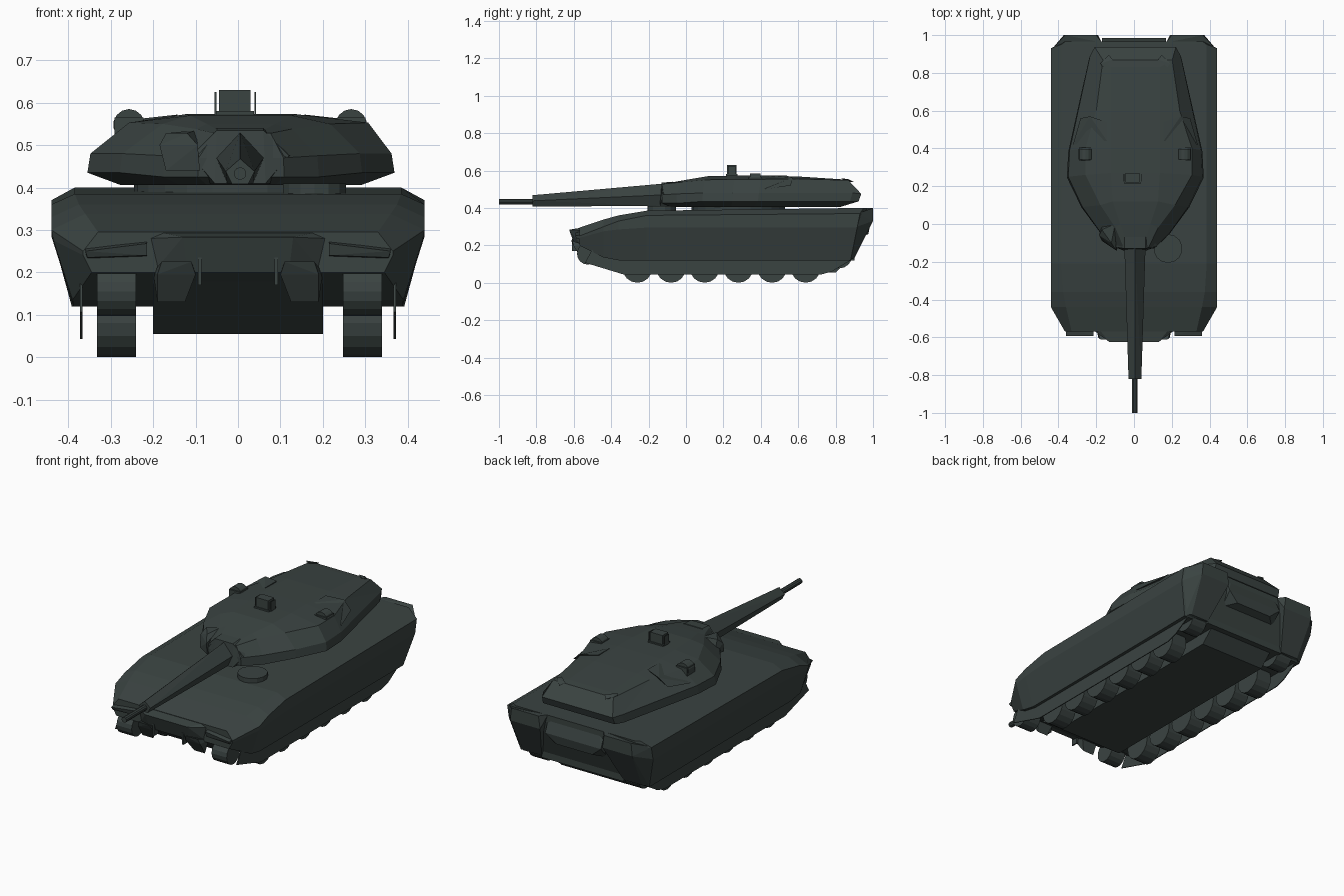
import bpy, bmesh, math
from mathutils import Matrix, Vector

if "Cube" in bpy.data.objects:
    bpy.data.objects.remove(bpy.data.objects["Cube"])

paint = bpy.data.materials.new("dark grey green")
paint.diffuse_color = (0.042, 0.056, 0.053, 1)
paint.use_nodes = True
paint.node_tree.nodes["Principled BSDF"].inputs["Base Color"].default_value = paint.diffuse_color


def finish(name, bm):
    bmesh.ops.recalc_face_normals(bm, faces=bm.faces[:])
    me = bpy.data.meshes.new(name)
    bm.to_mesh(me)
    bm.free()
    me.materials.append(paint)
    ob = bpy.data.objects.new(name, me)
    bpy.context.collection.objects.link(ob)
    return ob


def flip(pts):
    return [(-x, y, z) for x, y, z in pts]


def solid(name, pts, both=False):
    """Convex solid around points; both=True adds the mirrored copy."""
    bm = bmesh.new()
    for group in ([pts, flip(pts)] if both else [pts]):
        vs = [bm.verts.new(p) for p in group]
        r = bmesh.ops.convex_hull(bm, input=vs)
        junk = [v for v in r["geom_interior"] if isinstance(v, bmesh.types.BMVert)]
        bmesh.ops.delete(bm, geom=junk, context='VERTS')
    bmesh.ops.dissolve_limit(bm, angle_limit=0.01, verts=bm.verts[:], edges=bm.edges[:])
    return finish(name, bm)


def box_pts(x0, x1, y0, y1, z0, z1):
    return [(x, y, z) for x in (x0, x1) for y in (y0, y1) for z in (z0, z1)]


def cylinder(name, centre, r, depth, axis, sides=16):
    bm = bmesh.new()
    rot = Vector((0, 0, 1)).rotation_difference(Vector(axis)).to_matrix().to_4x4()
    bmesh.ops.create_cone(bm, cap_ends=True, segments=sides, radius1=r, radius2=r,
                          depth=depth, matrix=Matrix.Translation(centre) @ rot)
    return finish(name, bm)


def loft(bm, rings, closed):
    for a, b in zip(rings, rings[1:]):
        n = len(a)
        for i in range(n if closed else n - 1):
            j = (i + 1) % n
            bm.faces.new((a[i], a[j], b[j], b[i]))


# Upper hull: half sections from skirt foot up to deck edge, lofted front to back
sections = [
    [(.345, -.57, .20), (.365, -.57, .24), (.365, -.57, .25), (.33, -.57, .295)],
    [(.39, -.44, .135), (.435, -.44, .275), (.44, -.44, .30), (.36, -.44, .338)],
    [(.388, -.36, .12), (.44, -.36, .285), (.44, -.36, .33), (.375, -.36, .36)],
    [(.388, -.21, .12), (.44, -.21, .295), (.44, -.21, .36), (.385, -.21, .385)],
    [(.392, .88, .12), (.44, .915, .295), (.44, .93, .37), (.385, .95, .40)],
    [(.36, .89, .13), (.38, .955, .30), (.375, .965, .36), (.365, .965, .40)],
]
bm = bmesh.new()
rings = [[bm.verts.new(p) for p in s + flip(s)[::-1]] for s in sections]
loft(bm, rings, True)
for r in (rings[0], rings[-1]):
    for i in range(3):
        bm.faces.new((r[i], r[i + 1], r[6 - i], r[7 - i]))
finish("upper_hull", bm)

# Lower tub, nose and rear
tub = [(-.57, .21), (-.36, .055), (.80, .055), (.89, .14), (.89, .25), (-.55, .25)]
solid("lower_tub", [(x, y, z) for x in (-.2, .2) for y, z in tub])
solid("nose", [(s * x, y, z) for s in (-1, 1) for x, y, z in
               [(.13, -.625, .283), (.205, -.57, .28), (.2, -.54, .298), (.12, -.595, .2),
                (.2, -.56, .2), (.2, -.5, .22)]])
solid("rear_corner", [(.17, .96, .40), (.2, 1, .40), (.365, 1, .40), (.44, .92, .37),
                      (.19, 1, .33), (.372, 1, .33), (.44, .915, .30), (.25, .90, .13),
                      (.36, .90, .13), (.25, .86, .13), (.2, .9, .38), (.39, .88, .125)], True)
solid("rear_panel", [(s * x, y, z) for s in (-1, 1) for x, y, z in
                     [(.17, .95, .39), (.15, .965, .37), (.17, .985, .31), (.11, .975, .26),
                      (.17, .92, .24), (.17, .90, .38)]])
solid("rear_lower_plate", box_pts(-.25, .25, .86, .90, .12, .16))

# Front fittings
solid("front_fender_flap", [(.215, -.55, .275), (.36, -.55, .26), (.215, -.592, .268),
                            (.36, -.592, .25), (.215, -.585, .24), (.355, -.585, .235),
                            (.215, -.54, .235), (.355, -.54, .23)], True)
solid("tow_bracket", [(.10, -.60, .195), (.19, -.60, .195), (.125, -.56, .13),
                      (.19, -.56, .13), (.10, -.54, .20), (.20, -.54, .20),
                      (.11, -.615, .225), (.18, -.61, .225)], True)
solid("tow_eye", box_pts(.086, .094, -.61, -.57, .17, .235), True)

# Running gear and thin skirts
for side, x in (("left", -.287), ("right", .293)):
    for i in range(6):
        cylinder(f"{side}_road_wheel_{i + 1}", (x, -.26 + i * .18, .08), .08, .092, (1, 0, 0))
    cylinder(f"{side}_front_idler", (x, -.525, .155), .058, .092, (1, 0, 0))
    cylinder(f"{side}_rear_sprocket", (x, .82, .145), .068, .092, (1, 0, 0))
skirt = [(-.54, .107), (-.33, .043), (.72, .043), (.78, .06), (.88, .12), (.88, .15), (-.5, .18)]
solid("thin_skirt", [(x, y, z) for x in (.367, .372) for y, z in skirt], True)

# Driver hatch and turret ring
cylinder("driver_hatch", (.18, -.13, .396), .076, .028, (0, 0, 1), 14)
cylinder("turret_ring", (.005, .28, .40), .25, .03, (0, 0, 1), 24)

# Turret: half outlines stacked from belly to roof
belt = [(.10, -.13, .47), (.18, -.05, .475), (.28, .09, .48), (.355, .25, .48),
        (.348, .39, .48), (.24, .89, .48), (.215, .937, .475)]
lower = [(x * 1.02, y * .985, .435 if y > 0 else .425) for x, y, z in belt]
belly = [(x * .80, -.08 + (y + .13) * .85, .406) for x, y, z in belt]
shoulder = [(.07, -.125, .528), (.12, -.02, .538), (.21, .10, .550), (.30, .26, .553),
            (.30, .40, .553), (.235, .60, .555), (.195, .868, .548)]
roof = [(.05, -.09, .533), (.08, .0, .550), (.12, .12, .570), (.13, .27, .573),
        (.13, .40, .573), (.13, .60, .568), (.13, .83, .553)]


def full(half, left=1.0):
    return [(x + .007, y, z) for x, y, z in half] + \
           [(-x * left + .007, y, z) for x, y, z in half[::-1]]


bm = bmesh.new()
rings = [[bm.verts.new(p) for p in full(h, .88 if h is shoulder else 1)]
         for h in (belly, lower, belt, shoulder, roof)]
loft(bm, rings, True)
for r in (rings[0], rings[-1]):
    for i in range(6):
        bm.faces.new((r[i], r[i + 1], r[12 - i], r[13 - i]))
finish("turret", bm)

# Gun mantlet, faceted sleeve and barrel
G = .005


def diamond(y, w, top, low):
    mid = low + (top - low) * .5
    return [(G, y, top), (G - w, y, mid), (G + w, y, mid),
            (G - w * .55, y, low), (G + w * .55, y, low)]


solid("gun_mantlet", [(G + s * x, y, z) for s in (-1, 1) for x, y, z in
                      [(.055, -.13, .535), (.115, -.12, .475), (.06, -.14, .41),
                       (.055, -.07, .54), (.13, -.05, .475), (.08, -.05, .41)]])
solid("gun_sleeve", diamond(-.12, .056, .53, .41) + diamond(-.82, .034, .468, .408))
cylinder("gun_barrel", (G, -.90, .433), .015, .20, (0, 1, 0), 10)

# Gunner sight on the left cheek
solid("gunner_sight", [(-.185, -.06, .50), (-.17, -.09, .44), (-.09, -.14, .44),
                       (-.095, -.14, .50), (-.12, -.10, .528), (-.17, -.03, .528),
                       (-.10, 0, .535), (-.10, 0, .44), (-.17, 0, .45)])

# Roof sight with side guards
solid("roof_sight", box_pts(-.045, .03, .22, .27, .575, .63))
solid("roof_sight_base", box_pts(-.052, .038, .215, .275, .56, .58))
for name, x in (("left", -.055), ("right", .039)):
    solid(f"{name}_sight_guard", box_pts(x, x + .004, .225, .265, .565, .625))

# Side sensor drums on the shoulders
for name, x in (("left", -.257), ("right", .267)):
    cylinder(f"{name}_sensor_drum", (x, .37, .548), .037, .055, (0, 1, 0), 14)
    solid(f"{name}_sensor_body", box_pts(x - .034, x + .034, .335, .405, .51, .565))

# Cheek ridges behind the sensors and flush plates
for name, s in (("left", -1), ("right", 1)):
    solid(f"{name}_cheek_ridge", [(s * x + .007, y, z) for x, y, z in
                                  [(.24, .57, .562), (.15, .54, .572), (.15, .44, .572),
                                   (.33, .42, .50), (.29, .56, .52), (.15, .50, .54)]])
    solid(f"{name}_rear_plate", [(s * x + .007, y, z) for x, y, z in
                                 [(.12, .87, .553), (.14, .895, .54), (.185, .85, .556),
                                  (.17, .83, .558), (.15, .86, .535)]])
